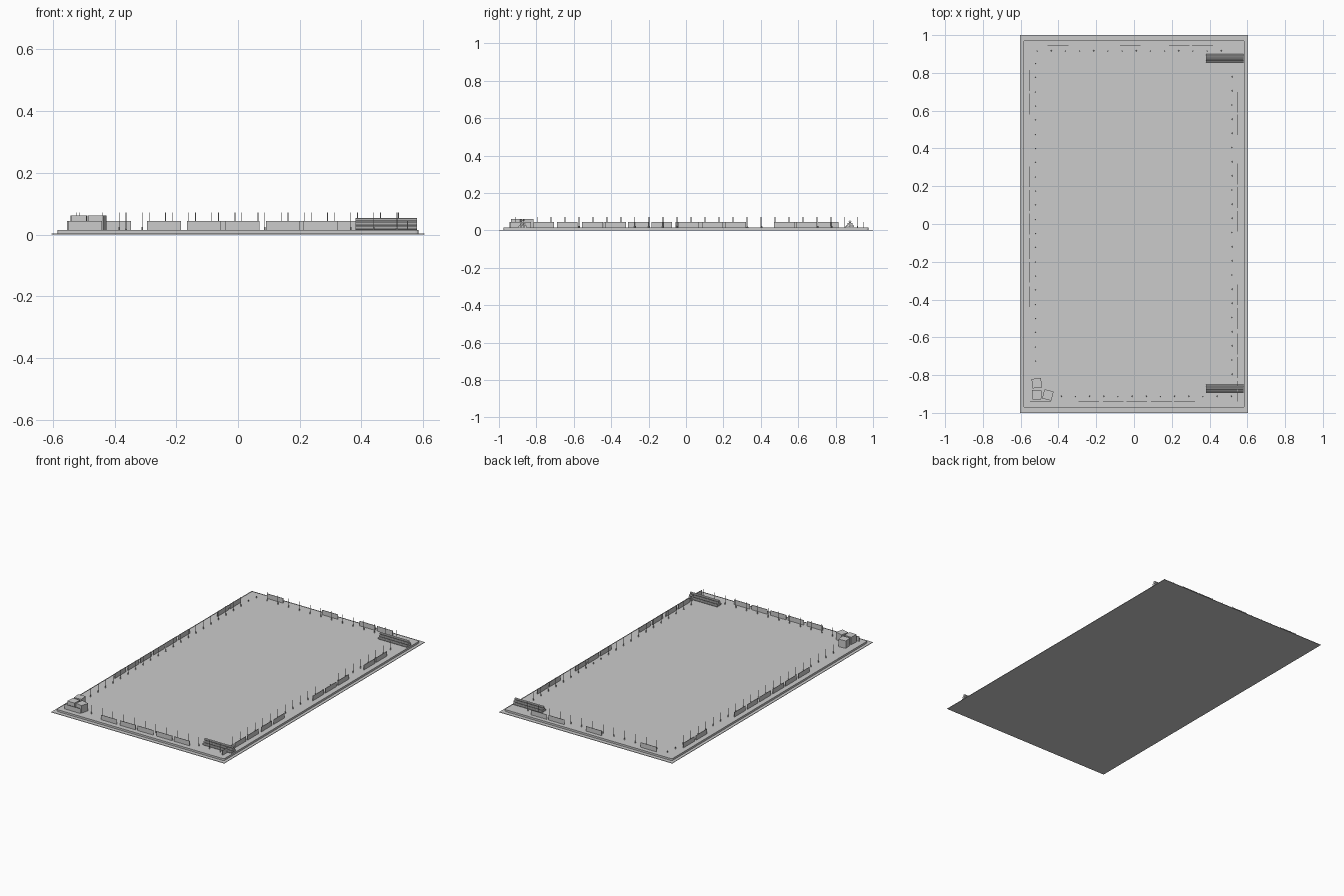
import bpy, bmesh, math
from mathutils import Matrix, Vector

if "Cube" in bpy.data.objects:
    bpy.data.objects.remove(bpy.data.objects["Cube"])

TOP = 0.015      # height of the raised slab


def finish(bm, name):
    me = bpy.data.meshes.new(name)
    bm.to_mesh(me)
    bm.free()
    ob = bpy.data.objects.new(name, me)
    bpy.context.collection.objects.link(ob)
    return ob


def add_box(bm, centre, size, angle=0):
    m = (Matrix.Translation(Vector(centre)) @ Matrix.Rotation(angle, 4, 'Z')
         @ Matrix.Diagonal((*size, 1)))
    return bmesh.ops.create_cube(bm, size=1, matrix=m)['verts']


def add_cone(bm, centre, r1, r2, depth, sides, rot=Matrix.Identity(4)):
    bmesh.ops.create_cone(bm, cap_ends=True, segments=sides, radius1=r1, radius2=r2,
                          depth=depth, matrix=Matrix.Translation(Vector(centre)) @ rot)


# Ground plate
bm = bmesh.new()
add_box(bm, (0, 0, 0.0015), (1.208, 2.0, 0.003))
finish(bm, "ground_plate")

# Raised slab with slightly rounded corners
bm = bmesh.new()
add_box(bm, (0, 0, TOP / 2 + 0.001), (1.17, 1.95, TOP - 0.002))
corners = [e for e in bm.edges if abs(e.verts[0].co.z - e.verts[1].co.z) > 0.001]
bmesh.ops.bevel(bm, geom=corners, offset=0.01, segments=3, affect='EDGES', profile=0.5)
finish(bm, "raised_slab")

# Barrier panels along each side
sides = {
    "front": ('x', -0.942, [-0.495, -0.24, -0.11, 0.015, 0.145, 0.267]),
    "back": ('x', 0.947, [-0.402, -0.02, 0.24, 0.362]),
    "left": ('y', -0.552, [0.76, 0.635, 0.25, 0.125, 0.0, -0.13, -0.255, -0.385]),
    "right": ('y', 0.549, [0.645, 0.525, 0.265, 0.14, 0.015,
                           -0.375, -0.5, -0.635, -0.76, -0.885]),
}
for side, (axis, off, places) in sides.items():
    bm = bmesh.new()
    for p in places:
        if axis == 'x':
            add_box(bm, (p, off, TOP + 0.015), (0.11, 0.003, 0.03))
        else:
            add_box(bm, (off, p, TOP + 0.015), (0.003, 0.11, 0.03))
    finish(bm, side + "_barrier_panels")


# Thin posts in rows just inside the panels
def post_row(name, points):
    bm = bmesh.new()
    for x, y in points:
        add_cone(bm, (x, y, TOP + 0.005), 0.0032, 0.0022, 0.01, 6)
        add_cone(bm, (x, y, TOP + 0.028), 0.0013, 0.0013, 0.056, 6)
    finish(bm, name)


post_row("front_posts", [(-0.385 + 0.075 * i, -0.912) for i in range(13)])
post_row("back_posts", [(-0.513 + 0.075 * i, 0.917) for i in range(14)])
post_row("left_posts", [(-0.522, 0.85 - 0.075 * i) for i in range(22)])
post_row("right_posts", [(0.52, 0.78 - 0.075 * i) for i in range(22)])

# Pyramid piles of pipes
R, GAP = 0.007, 0.0155
lie = Matrix.Rotation(math.pi / 2, 4, 'Y')
for name, y in (("back", 0.877), ("front", -0.873)):
    bm = bmesh.new()
    for row in range(3):
        n = 3 - row
        for i in range(n):
            add_cone(bm, (0.48, y + (i - (n - 1) / 2) * GAP, TOP + R + row * 0.0122),
                     R, R, 0.2, 8, lie)
    finish(bm, name + "_pipe_pile")

# Crates in the front left corner
for i, (x, y, a) in enumerate([(-0.515, -0.843, 6), (-0.515, -0.904, -3), (-0.456, -0.905, -14)]):
    bm = bmesh.new()
    add_box(bm, (x, y, TOP + 0.0235), (0.05, 0.05, 0.047), math.radians(a))
    finish(bm, "crate_%d" % (i + 1))
